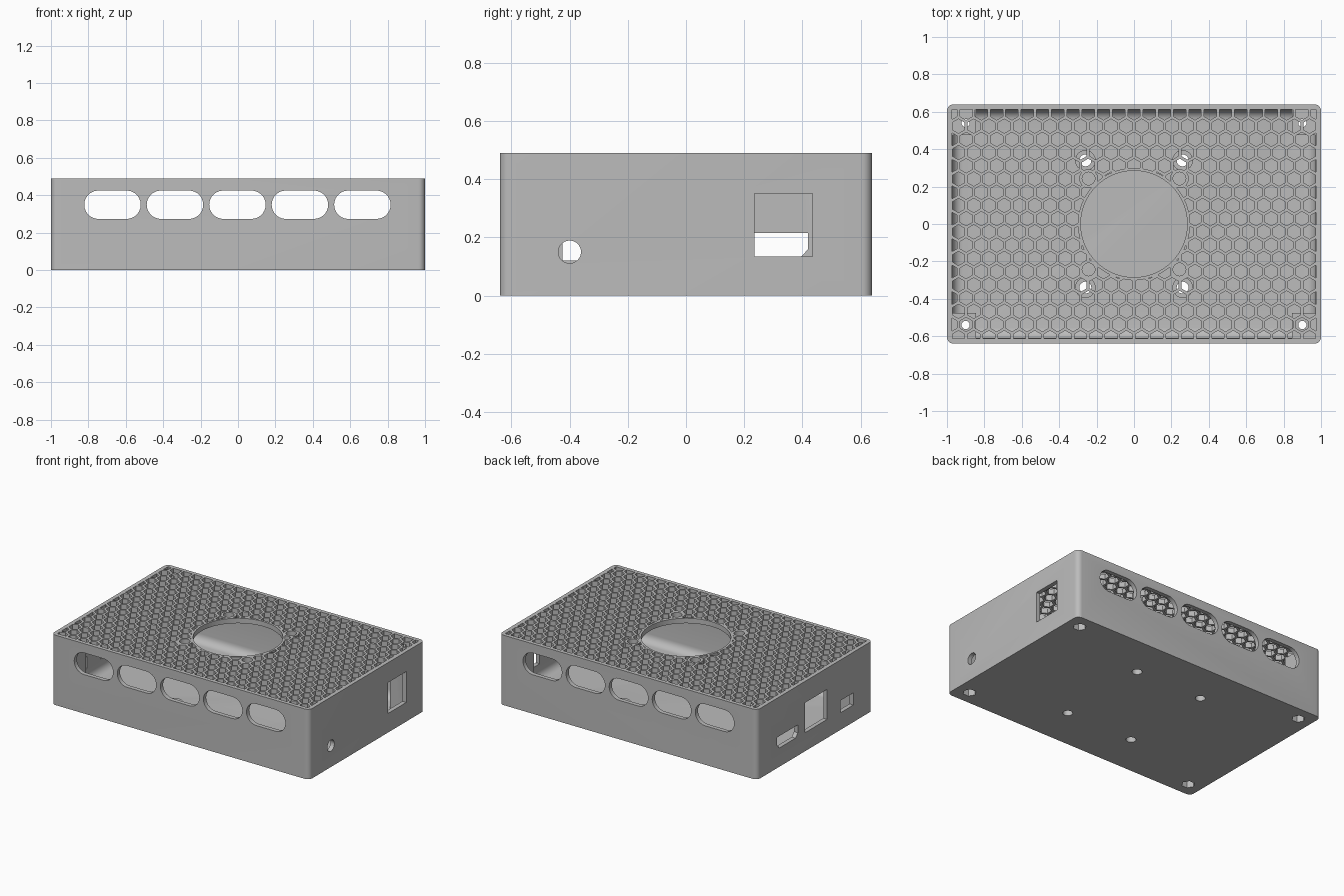
import bpy, bmesh
from math import sin, cos, pi, radians

if "Cube" in bpy.data.objects:
    bpy.data.objects.remove(bpy.data.objects["Cube"], do_unlink=True)

W, D, H = 2.0, 1.28, 0.49      # outer size
WALL, FLOOR, LID = 0.03, 0.035, 0.455

grey = bpy.data.materials.new("plain grey")
grey.use_nodes = True
grey.diffuse_color = (0.5, 0.5, 0.5, 1)
grey.node_tree.nodes["Principled BSDF"].inputs["Base Color"].default_value = (0.5, 0.5, 0.5, 1)


def ngon(x, y, r, n=32, turn=0.0):
    return [(x + r * cos(turn + 2 * pi * i / n), y + r * sin(turn + 2 * pi * i / n)) for i in range(n)]


def rect(x0, x1, y0, y1):
    return [(x0, y0), (x1, y0), (x1, y1), (x0, y1)]


def stadium(x, y, w, h, n=14):
    r = h / 2
    pts = []
    for side, start in ((1, -pi / 2), (-1, pi / 2)):
        cx = x + side * (w / 2 - r)
        pts += [(cx + r * cos(start + pi * i / n), y + r * sin(start + pi * i / n)) for i in range(n + 1)]
    return pts


def prism(bm, pts, lo, hi, axis="z"):
    """Extrude a closed 2D outline along an axis."""
    def place(p, t):
        return {"x": (t, *p), "y": (p[0], t, p[1]), "z": (*p, t)}[axis]
    a = [bm.verts.new(place(p, lo)) for p in pts]
    b = [bm.verts.new(place(p, hi)) for p in pts]
    bm.faces.new(a)
    bm.faces.new(b[::-1])
    for i in range(len(pts)):
        j = (i + 1) % len(pts)
        bm.faces.new((a[i], b[i], b[j], a[j]))


def to_object(name, bm):
    bmesh.ops.recalc_face_normals(bm, faces=bm.faces)
    me = bpy.data.meshes.new(name)
    bm.to_mesh(me)
    bm.free()
    ob = bpy.data.objects.new(name, me)
    bpy.context.collection.objects.link(ob)
    return ob


def solid(name, prisms):
    bm = bmesh.new()
    for p in prisms:
        prism(bm, *p)
    return to_object(name, bm)


def rounded_box(name, x, y, z0, z1, pick, radius, segments):
    """Box with the picked edges rounded."""
    bm = bmesh.new()
    prism(bm, rect(-x, x, -y, y), z0, z1)
    edges = [e for e in bm.edges if pick(*(v.co for v in e.verts))]
    bmesh.ops.bevel(bm, geom=edges, offset=radius, segments=segments, profile=0.5, affect="EDGES")
    return to_object(name, bm)


def combine(target, other, operation):
    """Apply a boolean and throw the helper away."""
    mod = target.modifiers.new("cut", "BOOLEAN")
    mod.operation, mod.object, mod.solver = operation, other, "MANIFOLD"
    deps = bpy.context.evaluated_depsgraph_get()
    mesh = bpy.data.meshes.new_from_object(target.evaluated_get(deps))
    target.modifiers.clear()
    target.data = mesh
    bpy.data.objects.remove(other, do_unlink=True)


def mirrored(x, y):
    return [(sx * x, sy * y) for sx in (-1, 1) for sy in (-1, 1)]


corners = mirrored(0.9, 0.54)
mounts = mirrored(0.26, 0.34)
fan_screws = mirrored(0.243, 0.243)

# Hollow shell with rounded upright corners and a curved inner floor edge
case = rounded_box("ventilated_case", W / 2, D / 2, 0, H,
                   lambda a, b: abs(a.z - b.z) > 0.1, 0.035, 6)
combine(case, rounded_box("cavity", W / 2 - WALL, D / 2 - WALL, FLOOR, LID,
                          lambda a, b: max(a.z, b.z) < 0.1, 0.055, 6), "DIFFERENCE")

# Corner screw posts and board standoffs
posts = [(rect(*sorted((x / abs(x) * 0.845, x / abs(x) * 0.985)),
               *sorted((y / abs(y) * 0.475, y / abs(y) * 0.625))), 0.01, 0.47) for x, y in corners]
standoffs = [(ngon(x, y, 0.055), 0.01, 0.1) for x, y in mounts]
combine(case, solid("posts", posts + standoffs), "UNION")

# Honeycomb lid: solid rings are kept round the fan opening and its screws
PITCH, ROW = 0.0816, 0.0707
hexes = []
for r in range(18):
    for c in range(-13, 14):
        x, y = (c + 0.5 * (r % 2)) * PITCH, 0.594 - r * ROW
        if abs(x) < 0.99 and x * x + y * y > 0.25 ** 2:
            hexes.append((ngon(x, y, 0.038, 6, pi / 6), LID - 0.006, H + 0.05))
honeycomb = solid("honeycomb", hexes)
combine(honeycomb, solid("grille_area", [(rect(-0.972, 0.972, -0.613, 0.613), 0.3, 0.7)]), "INTERSECT")
combine(honeycomb, solid("fan_rim", [(ngon(0, 0, 0.3, 64), 0.3, 0.7)]), "DIFFERENCE")
combine(honeycomb, solid("screw_rims", [(ngon(x, y, 0.05), 0.3, 0.7) for x, y in fan_screws]), "DIFFERENCE")
combine(case, honeycomb, "DIFFERENCE")

# Fan opening and fan screw holes
fan = [(ngon(0, 0, 0.285, 64), 0.4, 0.6)]
fan += [(ngon(x, y, 0.034), 0.4, 0.6) for x, y in fan_screws]
combine(case, solid("fan_cuts", fan), "DIFFERENCE")

# Screw holes through posts and standoffs, then nut pockets underneath
holes = [(ngon(x, y, 0.022, 20), -0.1, 0.475) for x, y in corners]
holes += [(ngon(x, y, 0.032, 24), -0.1, 0.2) for x, y in mounts]
combine(case, solid("screw_holes", holes), "DIFFERENCE")
combine(case, solid("nut_pockets", [(ngon(x, y, 0.043, 6), -0.1, 0.05) for x, y in corners]), "DIFFERENCE")

# Air slots through front and back
slots = [(stadium(-0.003 + i * 0.334, 0.349, 0.302, 0.152), -0.8, 0.8, "y") for i in range(-2, 3)]
combine(case, solid("air_slots", slots), "DIFFERENCE")

# Ports: cable hole and window on the left, three sockets on the right
video = [(0.19, 0.215), (0.42, 0.215), (0.42, 0.16), (0.395, 0.132), (0.215, 0.132), (0.19, 0.16)]
ports = [(ngon(-0.4, 0.15, 0.039), 0.9, 1.1, "x"),
         (rect(0.235, 0.435, 0.134, 0.35), 0.9, 1.1, "x"),
         (video, -1.1, -0.9, "x"),
         (rect(-0.135, 0.11, 0.13, 0.34), -1.1, -0.9, "x"),
         (rect(-0.425, -0.285, 0.12, 0.205), -1.1, -0.9, "x")]
combine(case, solid("ports", ports), "DIFFERENCE")

# Finish
case.data.materials.clear()
case.data.materials.append(grey)
for poly in case.data.polygons:
    poly.material_index = 0
bpy.ops.object.select_all(action="DESELECT")
case.select_set(True)
bpy.context.view_layer.objects.active = case
bpy.ops.object.shade_smooth_by_angle(angle=radians(30))
